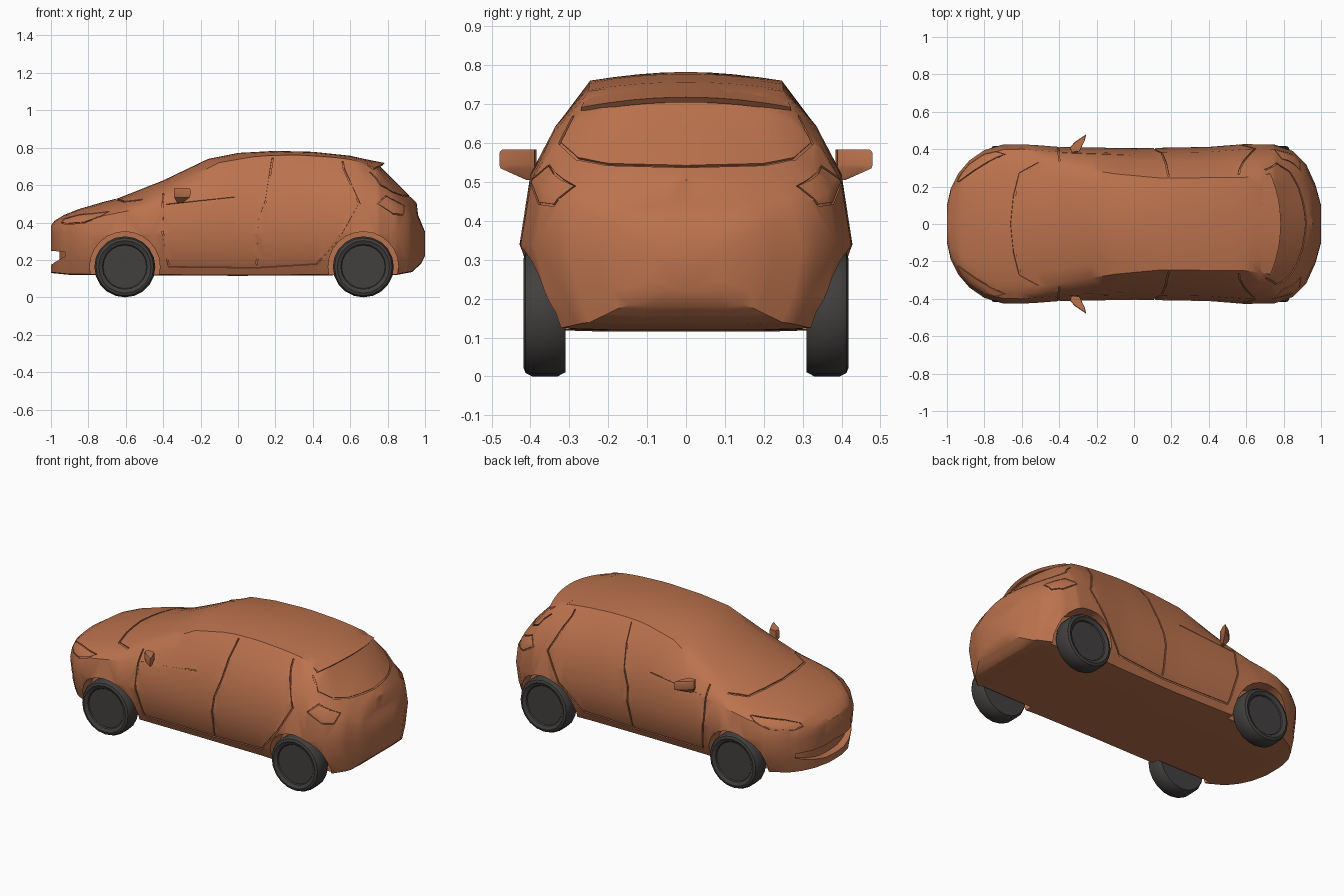
import bpy, bmesh, math
from mathutils import Vector
from mathutils.bvhtree import BVHTree

if "Cube" in bpy.data.objects:
    bpy.data.objects.remove(bpy.data.objects["Cube"])


def material(name, rgb):
    m = bpy.data.materials.new(name)
    m.diffuse_color = (*rgb, 1)
    m.use_nodes = True
    m.node_tree.nodes["Principled BSDF"].inputs["Base Color"].default_value = m.diffuse_color
    return m


PAINT = material("copper_paint", (0.50, 0.17, 0.075))
RUBBER = material("dark_rubber", (0.055, 0.051, 0.049))

# Body curves along the length (x, value): front is -x
TOP = [(-1, .385), (-.98, .41), (-.93, .44), (-.85, .472), (-.72, .51), (-.64, .53), (-.4, .625),
       (-.16, .74), (0, .772), (.2, .783), (.4, .778), (.6, .757), (.74, .725), (.76, .70),
       (.9, .56), (.955, .505), (.963, .44), (1, .35)]
EDGE_W = [(-1, .07), (-.98, .15), (-.93, .22), (-.85, .28), (-.7, .33), (-.52, .34), (-.3, .30),
          (-.1, .268), (.15, .245), (.6, .25), (.74, .27), (.82, .27), (.9, .25), (.963, .18), (1, .07)]
EDGE_Z = [(-1, .378), (-.93, .425), (-.85, .445), (-.7, .475), (-.52, .515), (-.3, .62), (-.1, .72),
          (.1, .755), (.3, .762), (.5, .75), (.62, .735), (.7, .71), (.76, .655), (.82, .58),
          (.9, .50), (.963, .425), (1, .345)]
BELT_Z = [(-1, .36), (-.93, .39), (-.8, .42), (-.6, .46), (-.4, .49), (.1, .51), (.6, .52),
          (.8, .50), (.9, .45), (.963, .39), (1, .33)]
WIDTH = [(-1, .1), (-.98, .19), (-.94, .27), (-.88, .34), (-.8, .395), (-.7, .425), (-.6, .428),
         (-.4, .412), (0, .405), (.4, .412), (.6, .428), (.75, .425), (.85, .39), (.92, .32),
         (.97, .21), (1, .1)]
FLOOR = [(-1, .13), (-.9, .12), (0, .115), (.85, .12), (.93, .135), (.98, .18), (1, .22)]
HIP_Z = [(-1, .33), (-.9, .34), (.9, .34), (1, .30)]


def at(table, x):
    for (a, u), (b, v) in zip(table, table[1:]):
        if x <= b:
            return u + (v - u) * (x - a) / (b - a)
    return table[-1][1]


def loft(name, rings, mat=None, loop=False):
    """Skin a list of equal closed rings; cap the ends unless it loops."""
    bm = bmesh.new()
    vs = [[bm.verts.new(p) for p in r] for r in rings]
    n = len(rings[0])
    for a, b in zip(vs, vs[1:] + (vs[:1] if loop else [])):
        for i in range(n):
            bm.faces.new((a[i], a[(i + 1) % n], b[(i + 1) % n], b[i]))
    if not loop:
        bm.faces.new(vs[0])
        bm.faces.new(vs[-1])
    bmesh.ops.recalc_face_normals(bm, faces=bm.faces)
    me = bpy.data.meshes.new(name)
    bm.to_mesh(me)
    bm.free()
    ob = bpy.data.objects.new(name, me)
    bpy.context.collection.objects.link(ob)
    if mat:
        me.materials.append(mat)
    return ob


def flip(rings):
    return [[(p[0], -p[1], p[2]) for p in r] for r in rings]


def smooth(ob, angle=35):
    bpy.ops.object.select_all(action='DESELECT')
    ob.select_set(True)
    bpy.context.view_layer.objects.active = ob
    bpy.ops.object.shade_smooth_by_angle(angle=math.radians(angle))


def volume(me):
    bm = bmesh.new()
    bm.from_mesh(me)
    v = bm.calc_volume()
    bm.free()
    return v


def cut(ob, cutter, tolerance):
    """Subtract the cutter; undo if the result is implausible."""
    backup, before = ob.data.copy(), volume(ob.data)
    cutter.hide_render = True
    mod = ob.modifiers.new("cut", 'BOOLEAN')
    mod.operation, mod.solver, mod.object = 'DIFFERENCE', 'EXACT', cutter
    bpy.context.view_layer.objects.active = ob
    bpy.ops.object.modifier_apply(modifier=mod.name)
    after = volume(ob.data)
    if not before * (1 - tolerance) < after <= before * 1.001:
        ob.data = backup
    bpy.data.objects.remove(cutter)


def section(x):
    w, zb, zh = at(WIDTH, x), at(FLOOR, x), at(HIP_Z, x)
    we, ze, zt, zs = at(EDGE_W, x), at(EDGE_Z, x), at(TOP, x), at(BELT_Z, x)
    ws, bulge = w * .935, .055 * (ze - zs)
    half = [(0, zb), (w * .5, zb), (w * .83, zb + .004), (w * .92, zb + (zh - zb) * .36), (w, zh),
            (ws, zs), ((ws + we) / 2 + bulge, (zs + ze) / 2 + bulge), (we, ze)]
    half += [(we * f, ze + (zt - ze) * (1 - f * f)) for f in (.75, .5, .25, 0)]
    return [(x, y, z) for y, z in half] + [(x, -y, z) for y, z in half[-2:0:-1]]


# Body shell
stations = sorted({p[0] for t in (TOP, EDGE_W, WIDTH, FLOOR) for p in t})
xs = []
for a, b in zip(stations, stations[1:]):
    k = max(1, round((b - a) / .06))
    xs += [a + (b - a) * i / k for i in range(k)]
body = loft("car_body", [section(x) for x in xs + [1]], PAINT)
bm = bmesh.new()
bm.from_mesh(body.data)
tree = BVHTree.FromBMesh(bm)
bm.free()


def circle(cx, r, y, n):
    return [(cx + r * math.sin(2 * math.pi * i / n), y, .163 - r * math.cos(2 * math.pi * i / n))
            for i in range(n)]


# Wheel arches and wheels
TYRE = [(.116, .402), (.12, .409), (.14, .418), (.154, .413), (.163, .395), (.163, .33), (.152, .31)]
for end, cx in (("front", -.605), ("rear", .67)):
    for side, s in (("left", -1), ("right", 1)):
        cut(body, loft("arch_cutter", [circle(cx, .188, s * y, 24) for y in (.3, .6)]), .1)
        smooth(loft(f"{end}_{side}_wheel", [circle(cx, r, s * y, 20) for r, y in TYRE], RUBBER))

# Front air intake slot, following the nose curve
nose = [(w, x) for x, w in WIDTH[:6]]
slot = []
for i in range(-9, 10):
    y = i * .03
    t = abs(y) / .27
    x = (at(nose, abs(y)) if abs(y) > .1 else -1) + .045
    lo, hi = .168 + .05 * t * t, .25 - .005 * t
    slot.append([(x, y, lo), (x, y, hi), (-1.1, y, hi), (-1.1, y, lo)])
cut(body, loft("intake_cutter", slot), .05)


def seam(points, axis, loop=False, mirror=True, half=.004):
    """Groove along a polyline projected onto the body along one axis."""
    path = points + points[:1] if loop else points
    hits = []
    for (a, b), (c, d) in zip(path, path[1:]):
        k = max(1, round(math.hypot(c - a, d - b) / .04))
        for i in range(k):
            hits.append((a + (c - a) * i / k, b + (d - b) * i / k))
    if not loop:
        hits.append(path[-1])
    spots = []
    for u, v in hits:
        start = {'x': (2, u, v), 'y': (u, 2, v), 'z': (u, v, 2)}[axis]
        ray = {'x': (-1, 0, 0), 'y': (0, -1, 0), 'z': (0, 0, -1)}[axis]
        loc, nor, _, _ = tree.ray_cast(Vector(start), Vector(ray))
        if loc:
            spots.append((loc, nor))
    n, rings = len(spots), []
    for i, (p, nor) in enumerate(spots):
        nxt = spots[(i + 1) % n if loop else min(i + 1, n - 1)][0]
        prv = spots[i - 1 if loop else max(i - 1, 0)][0]
        s = (nxt - prv).cross(nor).normalized() * half
        o = nor * .007
        rings.append([tuple(q) for q in (p + s + o, p + s - o, p - s - o, p - s + o)])
    for r in [rings, flip(rings)] if mirror else [rings]:
        cut(body, loft("seam_cutter", r, loop=loop), .02)


# Door, lamp, windscreen and tailgate seams
seam([(-.40, .555), (-.405, .36), (-.37, .165), (.1, .16), (.42, .18), (.56, .34), (.65, .50),
      (.565, .69), (.56, .725)], 'y')
seam([(.185, .745), (.17, .65), (.15, .52), (.115, .42), (.10, .172)], 'y')
seam([(-.385, .497), (-.02, .535)], 'y', half=.002)
seam([(-.945, .40), (-.93, .418), (-.86, .438), (-.69, .458), (-.74, .43), (-.82, .40), (-.92, .392)],
     'y', loop=True, half=.003)
seam([(.745, .50), (.79, .54), (.89, .49), (.88, .44), (.83, .445)], 'y', loop=True, half=.003)
shield = [(-.51, .325), (-.61, .27), (-.64, .15), (-.655, 0)]
seam(shield + [(x, -y) for x, y in shield[-2::-1]], 'z', mirror=False, half=.006)
gate = [(.29, .67), (.325, .60), (.28, .56), (.2, .545), (0, .54)]
seam(gate + [(-y, z) for y, z in gate[-2::-1]], 'x', mirror=False)
smooth(body)

# Roof spoiler overhanging the tailgate
rings = []
for i in range(-6, 7):
    t = i / 6
    y, q = t * .27, t * t
    zf = at(EDGE_Z, .62) + (at(TOP, .62) - at(EDGE_Z, .62)) * (1 - q)
    xr, zr = .785 - .055 * q, .718 - .026 * q
    rings.append([(.62, y * .92, zf - .001), (xr, y, zr), (xr - .012, y, zr - .013),
                  (.62, y * .92, zf - .02)])
smooth(loft("roof_spoiler", rings, PAINT))

# Door mirrors: leaf-shaped heads tapering down to the door
leaf = [(-.335, .385), (-.342, .41), (-.315, .44), (-.255, .48), (-.262, .45), (-.29, .39)]


def scaled(k, z):
    return [(-.315 + (x + .315) * k, .38 + (y - .38) * k, z) for x, y in leaf]


head = [scaled(.3, .505), scaled(.97, .535), scaled(1, .545), scaled(1, .575), scaled(.93, .584)]
for side, r in (("right", head), ("left", flip(head))):
    smooth(loft(f"{side}_door_mirror", r, PAINT))
